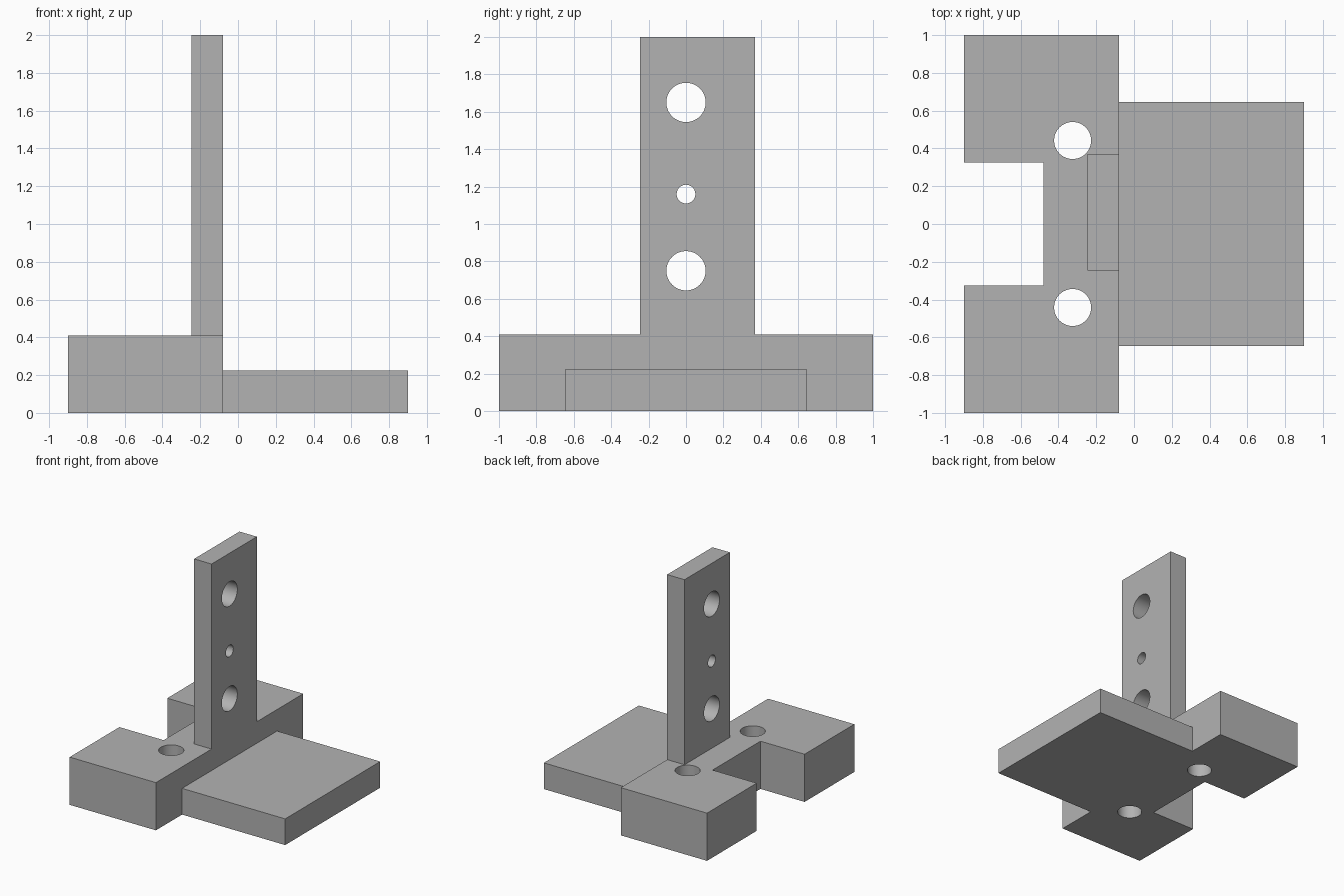
import bpy
import bmesh
import math
from mathutils import Matrix

cube = bpy.data.objects.get("Cube")
if cube:
    bpy.data.objects.remove(cube, do_unlink=True)

grey = bpy.data.materials.new("plain grey")
grey.use_nodes = True
colour = (0.45, 0.45, 0.45, 1)
grey.diffuse_color = colour
grey.node_tree.nodes["Principled BSDF"].inputs["Base Color"].default_value = colour


def make_object(name, bm):
    bmesh.ops.recalc_face_normals(bm, faces=bm.faces)
    mesh = bpy.data.meshes.new(name)
    bm.to_mesh(mesh)
    bm.free()
    mesh.materials.append(grey)
    obj = bpy.data.objects.new(name, mesh)
    bpy.context.collection.objects.link(obj)
    return obj


def prism(name, outline, bottom, top):
    bm = bmesh.new()
    face = bm.faces.new([bm.verts.new((x, y, bottom)) for x, y in outline])
    result = bmesh.ops.extrude_face_region(bm, geom=[face])
    verts = [v for v in result["geom"] if isinstance(v, bmesh.types.BMVert)]
    bmesh.ops.translate(bm, verts=verts, vec=(0, 0, top - bottom))
    return make_object(name, bm)


def block(name, x0, x1, y0, y1, z0, z1):
    return prism(name, [(x0, y0), (x1, y0), (x1, y1), (x0, y1)], z0, z1)


def drill(name, centre, radius, rotation=Matrix()):
    bm = bmesh.new()
    bmesh.ops.create_cone(bm, cap_ends=True, segments=64, radius1=radius,
                          radius2=radius, depth=1,
                          matrix=Matrix.Translation(centre) @ rotation)
    return make_object(name, bm)


def combine(target, tool, operation):
    mod = target.modifiers.new(operation, "BOOLEAN")
    mod.operation = operation
    mod.solver = "EXACT"
    mod.object = tool
    bpy.context.view_layer.objects.active = target
    bpy.ops.object.modifier_apply(modifier=mod.name)
    bpy.data.objects.remove(tool, do_unlink=True)


# Thick base with a square notch through its outer edge
FACE = -0.08
bracket = prism("notched_bracket", [
    (FACE, -1), (FACE, 1), (-0.9, 1), (-0.9, 0.325), (-0.48, 0.325),
    (-0.48, -0.325), (-0.9, -0.325), (-0.9, -1)], 0, 0.41)

# Thin side plate and offset upright, fused to the base
plate = block("side_plate", -0.2, 0.9, -0.645, 0.645, 0, 0.225)
upright = block("upright", -0.245, FACE, -0.245, 0.37, 0.2, 2)
for part in (plate, upright):
    combine(bracket, part, "UNION")

# Merge coplanar faces left by the unions
bm = bmesh.new()
bm.from_mesh(bracket.data)
bmesh.ops.remove_doubles(bm, verts=bm.verts, dist=0.0001)
bmesh.ops.dissolve_limit(bm, angle_limit=0.01, verts=bm.verts, edges=bm.edges)
bm.to_mesh(bracket.data)
bm.free()

# Three holes across the upright
sideways = Matrix.Rotation(math.pi / 2, 4, "Y")
for z, radius in ((1.65, 0.105), (1.16, 0.05), (0.75, 0.105)):
    combine(bracket, drill("upright_drill", (-0.16, 0, z), radius, sideways),
            "DIFFERENCE")

# Pair of vertical bolt holes in the base
for side in (-1, 1):
    combine(bracket, drill("base_drill", (-0.325, side * 0.442, 0.2), 0.098),
            "DIFFERENCE")

# Smooth hole walls, sharp edges elsewhere
bpy.ops.object.select_all(action="DESELECT")
bracket.select_set(True)
bpy.context.view_layer.objects.active = bracket
bpy.ops.object.shade_smooth_by_angle(angle=math.radians(30))
